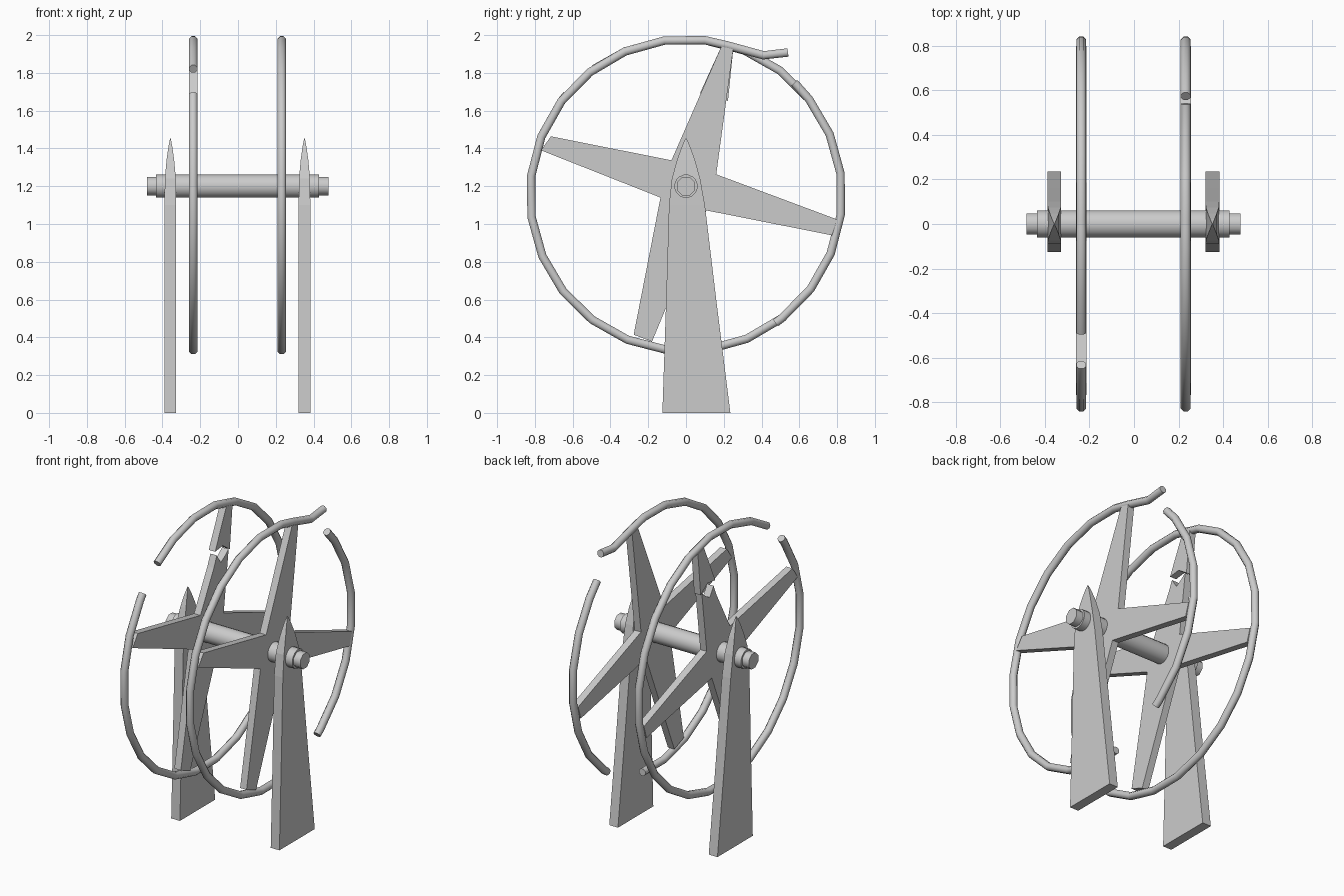
import bpy, bmesh, math
from mathutils import Vector

if "Cube" in bpy.data.objects:
    bpy.data.objects.remove(bpy.data.objects["Cube"])

CZ, R, TUBE = 1.153, 0.826, 0.024   # rim centre height, radius, tube radius


def finish(bm, name, smooth=False):
    bmesh.ops.recalc_face_normals(bm, faces=bm.faces)
    me = bpy.data.meshes.new(name)
    bm.to_mesh(me)
    bm.free()
    ob = bpy.data.objects.new(name, me)
    bpy.context.collection.objects.link(ob)
    if smooth:
        bpy.ops.object.select_all(action='DESELECT')
        ob.select_set(True)
        bpy.context.view_layer.objects.active = ob
        bpy.ops.object.shade_smooth_by_angle(angle=math.radians(50))
    return ob


def loft(name, rings, smooth=False):
    """Join equal-sized loops of points and cap both ends."""
    bm = bmesh.new()
    vs = [[bm.verts.new(p) for p in r] for r in rings]
    n = len(vs[0])
    for a, b in zip(vs, vs[1:]):
        for i in range(n):
            j = (i + 1) % n
            bm.faces.new((a[i], a[j], b[j], b[i]))
    bm.faces.new(vs[0])
    bm.faces.new(vs[-1])
    return finish(bm, name, smooth)


def plate(name, x, outline, t=0.046):
    """Flat plate with a (y, z) outline, t thick along x."""
    return loft(name, [[(x + s * t / 2, y, z) for y, z in outline] for s in (-1, 1)])


def tube(name, x, path, sides=8):
    """Round tube along a (y, z) path."""
    rings = []
    for i, p in enumerate(path):
        d = Vector(path[min(i + 1, len(path) - 1)]) - Vector(path[max(i - 1, 0)])
        d.normalize()
        ring = []
        for k in range(sides):
            a = 2 * math.pi * (k + 0.5) / sides
            o, s = TUBE * math.cos(a), TUBE * math.sin(a)
            ring.append((x + s, p[0] - d.y * o, p[1] + d.x * o))
        rings.append(ring)
    loft(name, rings, True)


def arc(a0, a1):
    """Rim points on a 24-sided circle (corners at 8 + 15k degrees), cut at a0 and a1."""
    angs = [a0] + [8 + 15 * k for k in range(-40, 40) if a0 + 2 < 8 + 15 * k < a1 - 2] + [a1]
    return [(R * math.cos(math.radians(a)), CZ + R * math.sin(math.radians(a))) for a in angs]


def cylinder(name, x0, x1, r, sides):
    rings = []
    for x in (x0, x1):
        rings.append([(x, r * math.cos(2 * math.pi * (k + .5) / sides),
                       1.2 + r * math.sin(2 * math.pi * (k + .5) / sides)) for k in range(sides)])
    loft(name, rings, True)


# Rims: the right one has two gaps and a bent end, the left one has one gap
XL, XR = -0.237, 0.232
tube("right_rim_short", XR, arc(-55, 46))
tube("right_rim_long", XR, [(0.54, 1.908), (0.41, 1.893), (0.22, 1.945)] + arc(83, 278))
tube("left_rim", XL, arc(140, 486))

# Four-armed spoke stars; the tips run into the rim
up_l, up_r = (0.187, 1.94), (0.25, 1.925)
in_l, in_r = (-0.077, 1.337), (0.16, 1.263)
rest = [in_r, (0.80, 1.024), (0.773, 0.94), (0.108, 1.072), (-0.18, 0.377),
        (-0.277, 0.414), (-0.135, 1.14), (-0.768, 1.39), (-0.715, 1.464), in_l]
plate("right_spokes", XR, [up_l, up_r] + rest)

# Left star has a snapped upper arm
plate("left_spokes", XL, [(0.06, 1.59), (0.09, 1.66), (0.13, 1.60), (0.165, 1.62), (0.21, 1.655)] + rest)
plate("left_spoke_fragment", XL, [up_l, up_r, (0.222, 1.65), (0.15, 1.70), (0.073, 1.69)])

# Axle with end nuts
cylinder("axle", -0.435, 0.43, 0.062, 16)
cylinder("left_nut", -0.482, -0.43, 0.052, 8)
cylinder("right_nut", 0.425, 0.478, 0.052, 8)

# Pointed stands: z, back and front edge, half thickness
sections = [(0, -.125, .235, .031), (0.6, -.105, .16, .031), (1.1, -.09, .10, .031),
            (1.24, -.075, .075, .029), (1.34, -.047, .047, .020), (1.41, -.022, .022, .010),
            (1.453, -.003, .003, .002)]
for name, x in (("left_stand", -0.358), ("right_stand", 0.352)):
    loft(name, [[(x - h, a, z), (x + h, a, z), (x + h, b, z), (x - h, b, z)]
                for z, a, b, h in sections])
